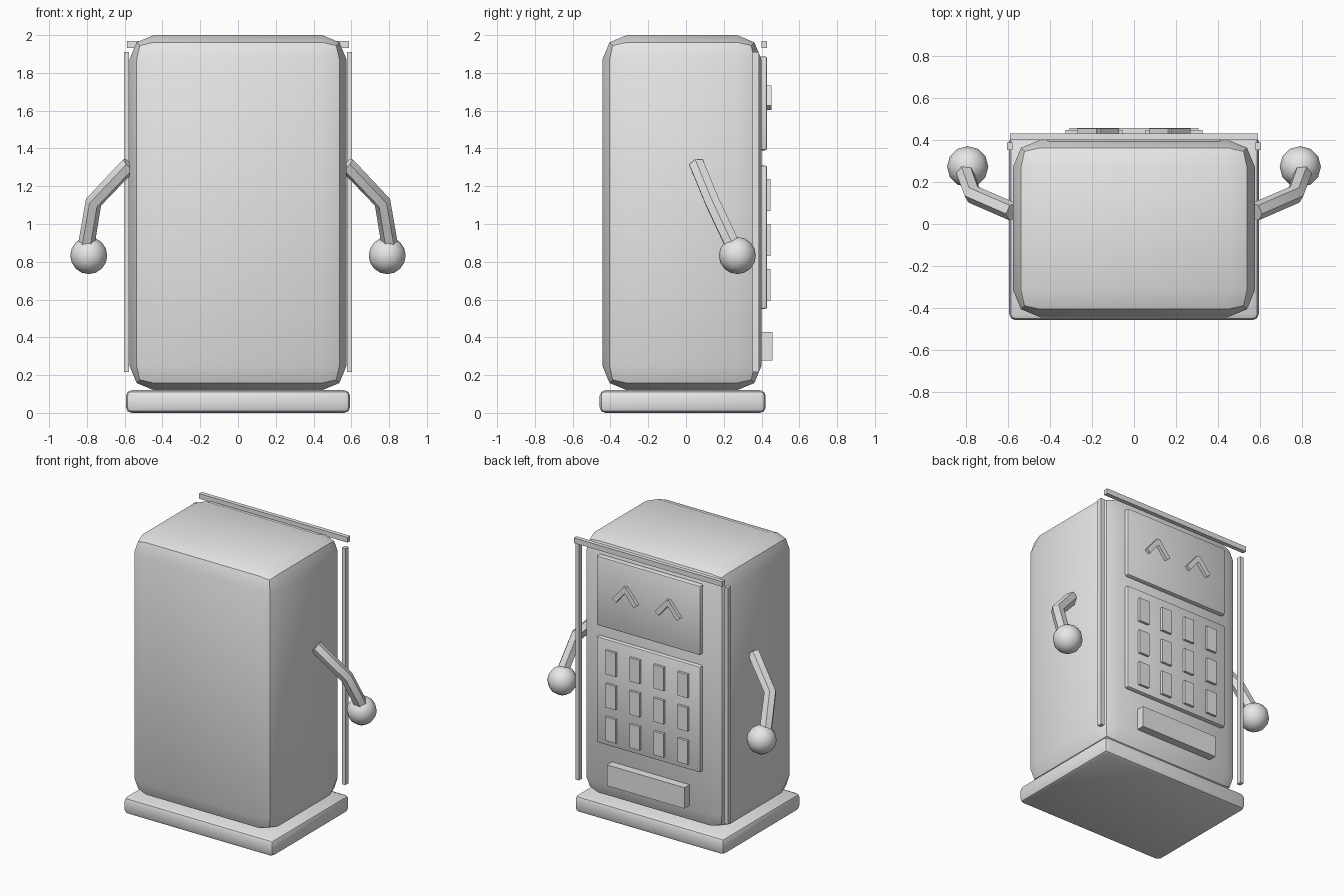
import bpy
from math import radians

cube = bpy.data.objects.get("Cube")
if cube:
    bpy.data.objects.remove(cube, do_unlink=True)

grey = bpy.data.materials.new("light grey")
grey.use_nodes = True
colour = (0.8, 0.8, 0.8, 1)
grey.diffuse_color = colour
for node in grey.node_tree.nodes:
    if node.type == 'BSDF_PRINCIPLED':
        node.inputs["Base Color"].default_value = colour


def finish(obj, name):
    obj.name = name
    obj.data.materials.clear()
    obj.data.materials.append(grey)
    bpy.ops.object.shade_smooth_by_angle(angle=radians(30))
    return obj


def box(name, x, y, z, bevel=0.0, segments=2, tilt=0.0):
    """Box from (min, max) ranges, optionally rounded and tilted about y."""
    spans = (x, y, z)
    bpy.ops.mesh.primitive_cube_add(size=1, location=[(a + b) / 2 for a, b in spans])
    obj = bpy.context.object
    obj.scale = [b - a for a, b in spans]
    bpy.ops.object.transform_apply(location=False, rotation=False, scale=True)
    if bevel:
        mod = obj.modifiers.new("rounded edges", 'BEVEL')
        mod.width, mod.segments = bevel, segments
        bpy.ops.object.modifier_apply(modifier=mod.name)
    obj.rotation_euler.y = tilt
    return finish(obj, name)


def around(centre, size):
    return (centre - size / 2, centre + size / 2)


# Cabinet and plinth
box("cabinet", (-0.575, 0.575), (-0.443, 0.4), (0.12, 2.0), 0.13)
box("plinth", (-0.593, 0.593), (-0.457, 0.422), (0, 0.12), 0.03)

# Trim strips
box("top_strip", (-0.588, 0.588), (0.4, 0.43), (1.931, 1.968))

# Screen, button panel and dispensing tray
box("screen", (-0.412, 0.412), (0.38, 0.43), (1.39, 1.888), 0.012)
box("button_panel", (-0.412, 0.412), (0.38, 0.43), (0.55, 1.31), 0.012)
box("tray", (-0.307, 0.307), (0.38, 0.457), (0.278, 0.428))

# Button grid
for row in range(3):
    for col in range(4):
        box(f"button_{row + 1}_{col + 1}", around((col - 1.5) * 0.19, 0.08),
            (0.42, 0.447), around(1.154 - row * 0.238, 0.17))

for side, s in (("left", 1), ("right", -1)):
    box(side + "_strip", around(s * 0.59, 0.027), (0.352, 0.387), (0.217, 1.91))

    # Caret-shaped eye made of two tilted bars
    for part, t in (("outer", s), ("inner", -s)):
        box(f"{side}_eye_{part}_bar", around(s * 0.17 + t * 0.04, 0.14),
            (0.42, 0.453), around(1.669, 0.035), tilt=t * radians(50))

    # Six-sided bent arm
    curve = bpy.data.curves.new(side + "_arm", 'CURVE')
    curve.dimensions = '3D'
    curve.bevel_depth = 0.044
    curve.bevel_resolution = 1
    curve.use_fill_caps = True
    path = ((0.575, 0.058, 1.315), (0.765, 0.14, 1.115), (0.808, 0.26, 0.86))
    spline = curve.splines.new('POLY')
    spline.points.add(len(path) - 1)
    for point, (x, y, z) in zip(spline.points, path):
        point.co = (s * x, y, z, 1)
    arm = bpy.data.objects.new(side + "_arm", curve)
    bpy.context.collection.objects.link(arm)
    bpy.ops.object.select_all(action='DESELECT')
    arm.select_set(True)
    bpy.context.view_layer.objects.active = arm
    bpy.ops.object.convert(target='MESH')
    finish(bpy.context.object, side + "_arm")

    # Round hand
    bpy.ops.mesh.primitive_uv_sphere_add(segments=12, ring_count=8, radius=0.098,
                                         location=(s * 0.79, 0.272, 0.833))
    hand = finish(bpy.context.object, side + "_hand")
    bpy.ops.object.shade_smooth()
